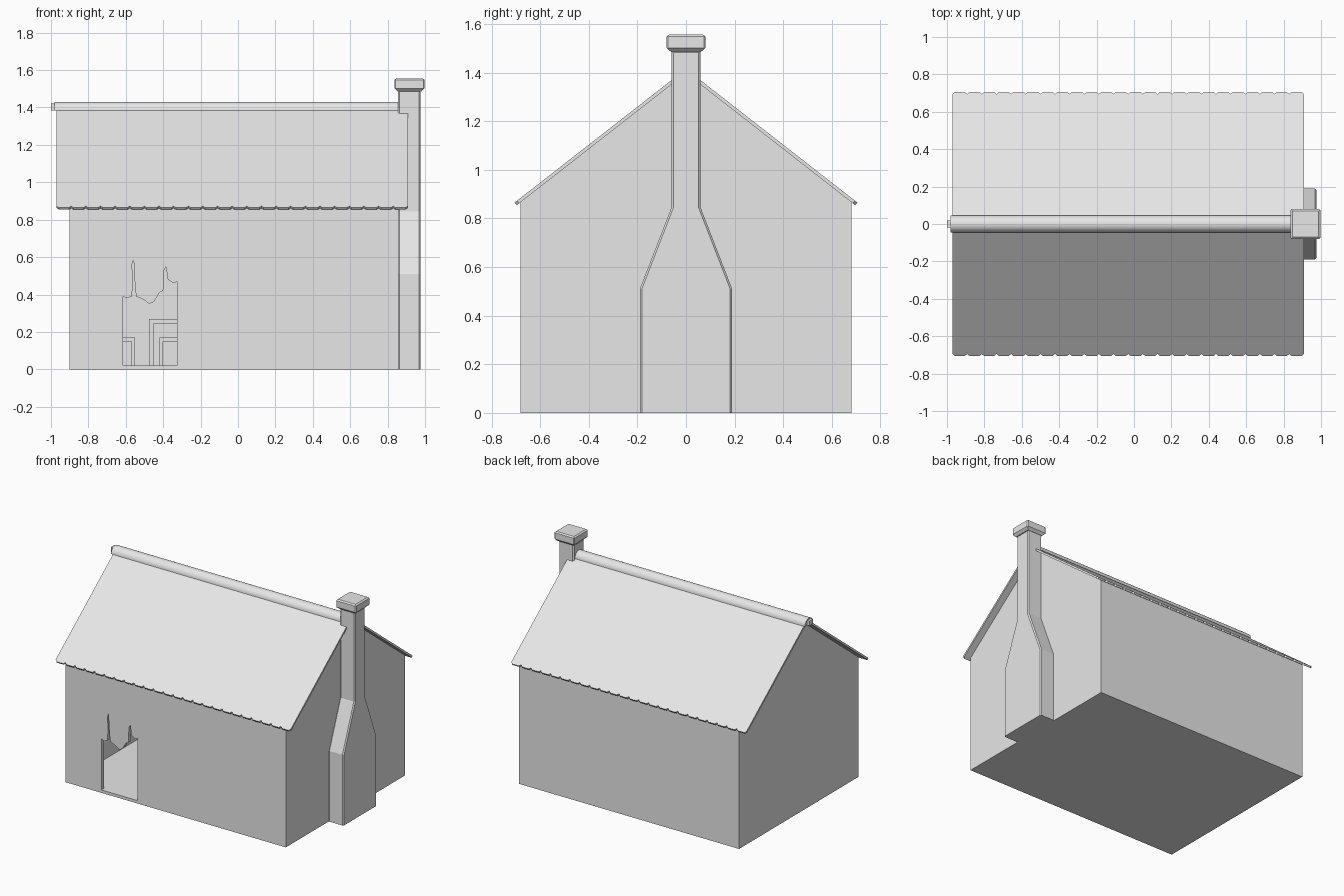
import bpy
import bmesh
from math import cos, sin, pi
from mathutils import Vector

if "Cube" in bpy.data.objects:
    bpy.data.objects.remove(bpy.data.objects["Cube"])

GREY = (0.8, 0.8, 0.8, 1)
plaster = bpy.data.materials.new("plain grey")
plaster.use_nodes = True
plaster.diffuse_color = GREY
plaster.node_tree.nodes["Principled BSDF"].inputs["Base Color"].default_value = GREY


def prism(name, points, sweep, bevel=0):
    """Closed outline swept along a vector, optionally bevelled around both caps."""
    bm = bmesh.new()
    cap = bm.faces.new([bm.verts.new(p) for p in points])
    grown = bmesh.ops.extrude_face_region(bm, geom=[cap], use_keep_orig=True)
    moved = [v for v in grown["geom"] if isinstance(v, bmesh.types.BMVert)]
    bmesh.ops.translate(bm, verts=moved, vec=sweep)
    bmesh.ops.recalc_face_normals(bm, faces=bm.faces[:])
    if bevel:
        rims = [e for e in bm.edges
                if abs(e.verts[0].co.x - e.verts[1].co.x) < 1e-4
                and max(v.co.z for v in e.verts) > 0.001]
        bmesh.ops.bevel(bm, geom=rims, offset=bevel, segments=1, affect="EDGES")
    mesh = bpy.data.meshes.new(name)
    bm.to_mesh(mesh)
    bm.free()
    mesh.materials.append(plaster)
    obj = bpy.data.objects.new(name, mesh)
    bpy.context.collection.objects.link(obj)
    return obj


def box(name, x0, x1, y0, y1, z0, z1):
    outline = [(x0, y0, z0), (x1, y0, z0), (x1, y1, z0), (x0, y1, z0)]
    return prism(name, outline, (0, 0, z1 - z0))


def cut(target, cutter):
    mod = target.modifiers.new("cut", "BOOLEAN")
    mod.operation, mod.solver, mod.object = "DIFFERENCE", "EXACT", cutter
    bpy.context.view_layer.objects.active = target
    bpy.ops.object.modifier_apply(modifier=mod.name)
    bpy.data.objects.remove(cutter)


def gable(name, x0, x1, half, floor, eave, apex):
    yz = [(-half, floor), (half, floor), (half, eave), (0, apex), (-half, eave)]
    return prism(name, [(x0, y, z) for y, z in yz], (x1 - x0, 0, 0))


# Hollow house body with a broken doorway
APEX, SLOPE, EAVE = 1.415, 0.78, 0.705
body = gable("house_body", -0.9, 0.858, 0.68, 0, 0.87, 1.4)
cut(body, gable("room_cutter", -0.87, 0.828, 0.65, 0.02, 0.855, 1.36))
door = [(-0.615, 0.021), (-0.325, 0.021), (-0.325, 0.47), (-0.345, 0.46),
        (-0.375, 0.48), (-0.385, 0.55), (-0.395, 0.53), (-0.4, 0.42),
        (-0.42, 0.41), (-0.45, 0.36), (-0.475, 0.35), (-0.5, 0.37),
        (-0.545, 0.39), (-0.555, 0.5), (-0.558, 0.59), (-0.567, 0.56),
        (-0.562, 0.48), (-0.567, 0.39), (-0.595, 0.38), (-0.615, 0.39)]
cut(body, prism("door_cutter", [(x, -0.72, z) for x, z in door], (0, 0.1, 0)))

# Roof slopes with notched eaves
X0, X1, TILES = -0.97, 0.908, 24
pitch = (X1 - X0) / TILES
for side, label in ((-1, "front"), (1, "back")):
    edge = [(X0, EAVE - 0.01)]
    for i in range(TILES):
        for t, inset in ((0.15, 0), (0.85, 0), (1, 0.01)):
            edge.append((X0 + (i + t) * pitch, EAVE - inset))
    plan = [(X0, 0)] + edge + [(X1, 0)]
    down = Vector((0, -side * SLOPE, -1)).normalized() * 0.014
    prism(label + "_roof", [(x, side * y, APEX - SLOPE * y) for x, y in plan], down)

# Rounded ridge tile
def half_round(name, x0, x1, radius, z):
    arc = [(radius * cos(pi * i / 16), z + radius * sin(pi * i / 16)) for i in range(17)]
    return prism(name, [(x0, y, h) for y, h in arc], (x1 - x0, 0, 0))


ridge = half_round("ridge_tile", -0.982, 0.88, 0.046, 1.384)
bpy.context.view_layer.objects.active = ridge
ridge.select_set(True)
bpy.ops.object.shade_smooth_by_angle()
ridge.select_set(False)
box("ridge_end", -1.0, -0.95, -0.02, 0.02, 1.385, 1.42)

# Tapered chimney on the right gable
half = [(0.19, 0), (0.19, 0.51), (0.06, 0.845), (0.06, 1.49)]
outline = half + [(-y, z) for y, z in reversed(half)]
prism("chimney_stack", [(0.855, y, z) for y, z in outline], (0.12, 0, 0), 0.008)

# Chimney cap: stacked rings flaring out and bevelling in
bm = bmesh.new()
rings = []
for r, z in ((0.062, 1.485), (0.08, 1.502), (0.08, 1.548), (0.07, 1.556)):
    rings.append([bm.verts.new((0.917 + sx * r, sy * r, z))
                  for sx, sy in ((-1, -1), (1, -1), (1, 1), (-1, 1))])
bm.faces.new(rings[0][::-1])
bm.faces.new(rings[-1])
for low, high in zip(rings, rings[1:]):
    for i in range(4):
        j = (i + 1) % 4
        bm.faces.new((low[i], low[j], high[j], high[i]))
vertical = [e for e in bm.edges if abs(e.verts[0].co.z - e.verts[1].co.z) > 0.03]
bmesh.ops.bevel(bm, geom=vertical, offset=0.006, segments=1, affect="EDGES")
mesh = bpy.data.meshes.new("chimney_cap")
bm.to_mesh(mesh)
bm.free()
mesh.materials.append(plaster)
bpy.context.collection.objects.link(bpy.data.objects.new("chimney_cap", mesh))

# Simple furnishings against the back wall
for name, x0, x1, y0, y1, top, bar in (
        ("left_table", -0.8, -0.55, 0.45, 0.62, 0.17, 0.02),
        ("right_table", -0.42, -0.2, 0.45, 0.58, 0.17, 0.02),
        ("hearth_frame", -0.475, -0.12, 0.62, 0.65, 0.27, 0.025)):
    box(name + "_top", x0, x1, y0, y1, top - bar, top)
    for a, side in ((x0, "left"), (x1 - bar, "right")):
        box(f"{name}_{side}_leg", a, a + bar, y0, y1, 0.02, top - bar)
